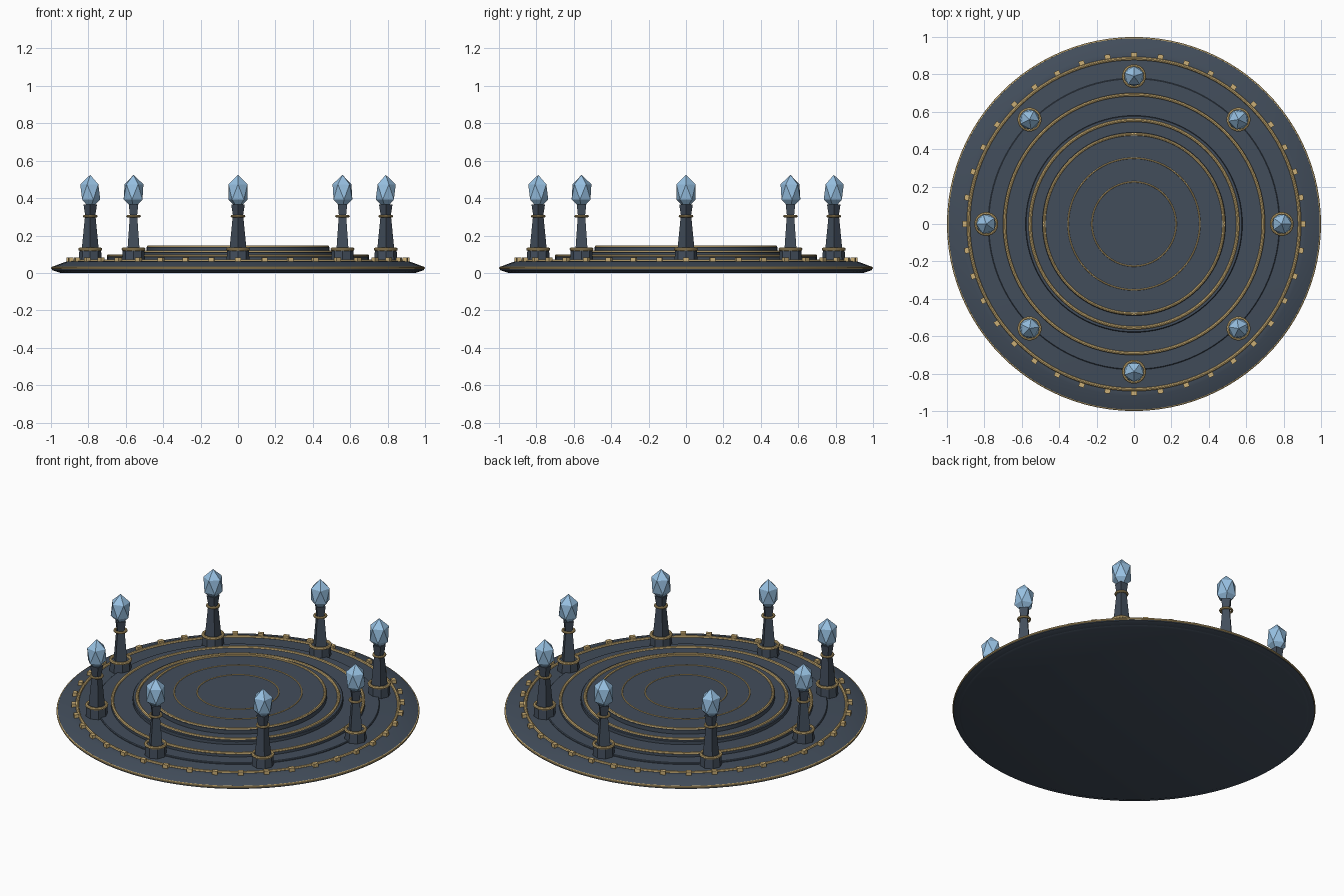
import bpy
from math import sin, cos, pi, tau, radians

if "Cube" in bpy.data.objects:
    bpy.data.objects.remove(bpy.data.objects["Cube"])


def material(name, rgb):
    m = bpy.data.materials.new(name)
    m.diffuse_color = (*rgb, 1)
    m.use_nodes = True
    m.node_tree.nodes["Principled BSDF"].inputs["Base Color"].default_value = m.diffuse_color
    return m


SLATE = material("slate", (0.055, 0.075, 0.105))
GOLD = material("gold", (0.60, 0.43, 0.18))
CRYSTAL = material("crystal", (0.31, 0.53, 0.76))


def finish(name, mat, smooth=False):
    ob = bpy.context.object
    ob.name = name
    ob.data.materials.append(mat)
    if smooth:
        bpy.ops.object.shade_smooth_by_angle(angle=radians(30))
    return ob


def disc(name, profile, mat, n=96):
    """Closed disc turned from (radius, z) points, listed bottom to top."""
    verts = [(r * cos(tau * i / n), r * sin(tau * i / n), z)
             for r, z in profile for i in range(n)]
    faces = [(k * n + i, k * n + (i + 1) % n, (k + 1) * n + (i + 1) % n, (k + 1) * n + i)
             for k in range(len(profile) - 1) for i in range(n)]
    faces.append(tuple(reversed(range(n))))
    faces.append(tuple(range(len(verts) - n, len(verts))))
    me = bpy.data.meshes.new(name)
    me.from_pydata(verts, [], faces)
    ob = bpy.data.objects.new(name, me)
    bpy.context.collection.objects.link(ob)
    bpy.ops.object.select_all(action='DESELECT')
    bpy.context.view_layer.objects.active = ob
    ob.select_set(True)
    return finish(name, mat, True)


def ring(name, radius, tube, loc, n=96):
    bpy.ops.mesh.primitive_torus_add(major_radius=radius, minor_radius=tube, location=loc,
                                     major_segments=n, minor_segments=8)
    return finish(name, GOLD, True)


def taper(name, sides, r1, r2, z1, z2, x, y, a):
    bpy.ops.mesh.primitive_cone_add(vertices=sides, radius1=r1, radius2=r2, depth=z2 - z1,
                                    location=(x, y, (z1 + z2) / 2), rotation=(0, 0, a))
    return finish(name, SLATE)


# Stepped platform
disc("base_disc", [(0.965, 0.005), (0.995, 0.015), (0.995, 0.032), (0.92, 0.06), (0.90, 0.063)], SLATE)
disc("bottom_plate", [(0.95, 0.0), (0.965, 0.006)], SLATE)
for i, (r, z) in enumerate([(0.78, 0.072), (0.70, 0.09), (0.58, 0.112), (0.49, 0.14)]):
    disc(f"tier_{i + 1}", [(r, 0.04), (r, z - 0.004), (r - 0.004, z)], SLATE)

# Gold trim rings
for i, (r, t, z) in enumerate([(0.993, 0.007, 0.026), (0.885, 0.009, 0.064), (0.692, 0.009, 0.09),
                               (0.555, 0.009, 0.112), (0.48, 0.008, 0.139),
                               (0.352, 0.004, 0.14), (0.225, 0.004, 0.14)]):
    ring(f"trim_ring_{i + 1}", r, t, (0, 0, z))

# Rim studs
for i in range(40):
    a = tau * i / 40
    bpy.ops.mesh.primitive_cube_add(size=1, location=(0.905 * cos(a), 0.905 * sin(a), 0.07),
                                    rotation=(0, 0, a))
    bpy.context.object.scale = (0.024, 0.03, 0.024)
    finish(f"rim_stud_{i + 1}", GOLD)

# Eight crystal-topped pillars
for i in range(8):
    a = i * pi / 4
    x, y = 0.79 * cos(a), 0.79 * sin(a)
    taper(f"pillar_foot_{i + 1}", 8, 0.062, 0.058, 0.055, 0.125, x, y, a)
    ring(f"foot_ring_{i + 1}", 0.055, 0.009, (x, y, 0.127), 32)
    taper(f"pillar_shaft_{i + 1}", 4, 0.046, 0.028, 0.12, 0.305, x, y, a)
    ring(f"collar_ring_{i + 1}", 0.032, 0.007, (x, y, 0.303), 24)
    taper(f"crystal_holder_{i + 1}", 4, 0.026, 0.036, 0.30, 0.365, x, y, a)
    bpy.ops.mesh.primitive_ico_sphere_add(subdivisions=1, radius=0.06, location=(x, y, 0.433),
                                          rotation=(0, 0, a))
    bpy.context.object.scale = (1, 1, 1.52)
    finish(f"crystal_{i + 1}", CRYSTAL)
